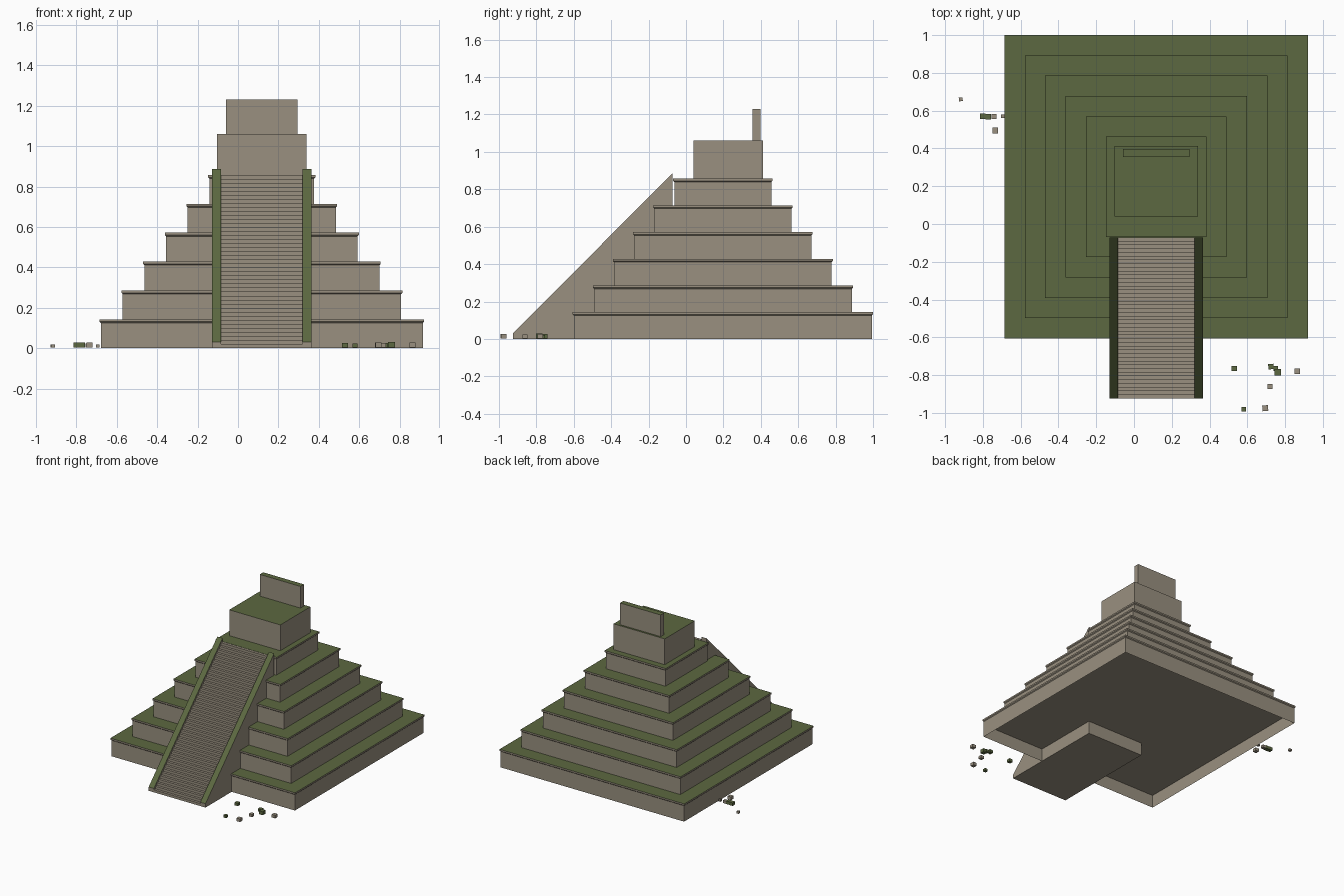
import bpy
import bmesh
from mathutils import Matrix

if "Cube" in bpy.data.objects:
    bpy.data.objects.remove(bpy.data.objects["Cube"], do_unlink=True)


def make_material(name, rgb):
    mat = bpy.data.materials.new(name)
    mat.use_nodes = True
    colour = (*rgb, 1.0)
    mat.diffuse_color = colour
    mat.node_tree.nodes["Principled BSDF"].inputs["Base Color"].default_value = colour
    return mat


STONE = make_material("weathered stone", (0.32, 0.28, 0.215))
MOSS = make_material("moss green", (0.107, 0.14, 0.052))


def finish(name, bm, mossy=True):
    """Store the mesh; upward faces become moss when mossy."""
    bmesh.ops.recalc_face_normals(bm, faces=bm.faces)
    bm.normal_update()
    for face in bm.faces:
        face.material_index = int(mossy and face.normal.z > 0.5)
    mesh = bpy.data.meshes.new(name)
    bm.to_mesh(mesh)
    bm.free()
    mesh.materials.append(STONE)
    mesh.materials.append(MOSS)
    obj = bpy.data.objects.new(name, mesh)
    bpy.context.collection.objects.link(obj)
    return obj


def box(name, x, y, z, mossy=True):
    bm = bmesh.new()
    bmesh.ops.create_cube(bm, size=1)
    for v in bm.verts:
        v.co = [lo + (c + 0.5) * (hi - lo) for c, (lo, hi) in zip(v.co, (x, y, z))]
    return finish(name, bm, mossy)


def tier(name, half, z0, z1, lip):
    """Square terrace with a thin projecting lip under its top edge."""
    bm = bmesh.new()
    rings = []
    for r, z in ((half - lip, z0), (half - lip, z1 - 0.018),
                 (half, z1 - 0.012), (half, z1)):
        rings.append([bm.verts.new((CX + sx * r, CY + sy * r, z))
                      for sx, sy in ((-1, -1), (1, -1), (1, 1), (-1, 1))])
    for low, high in zip(rings, rings[1:]):
        for i in range(4):
            j = (i + 1) % 4
            bm.faces.new((low[i], low[j], high[j], high[i]))
    bm.faces.new(rings[-1])
    return finish(name, bm)


def side_prism(name, profile, x0, x1, mossy):
    """Extrude a (y, z) outline across x."""
    bm = bmesh.new()
    face = bm.faces.new([bm.verts.new((x0, y, z)) for y, z in profile])
    moved = bmesh.ops.extrude_face_region(bm, geom=[face])["geom"]
    bmesh.ops.translate(bm, vec=(x1 - x0, 0, 0),
                        verts=[g for g in moved if isinstance(g, bmesh.types.BMVert)])
    return finish(name, bm, mossy)


# Stepped terraces
CX, CY = 0.118, 0.197
STEP = 0.1429
for n in range(6):
    tier(f"terrace_{n + 1}", 0.803 - 0.1075 * n, STEP * n, STEP * (n + 1), 0.006)

# Underside of the hollow base
box("base_underside", (CX - 0.796, CX + 0.796), (CY - 0.796, CY + 0.796),
    (0.1, 0.11), mossy=False)

# Temple block and roof crest
TOP = STEP * 6
box("temple", (CX - 0.222, CX + 0.222), (0.04, 0.413), (TOP, 1.06))
box("roof_crest", (CX - 0.177, CX + 0.177), (0.355, 0.398), (1.06, 1.23))

# Staircase
FRONT, BACK, COUNT = -0.925, -0.072, 43
run, rise = (BACK - FRONT) / COUNT, TOP / COUNT
outline = [(BACK, 0), (FRONT, 0)]
for n in range(COUNT):
    outline += [(FRONT + run * n, rise * (n + 1)), (FRONT + run * (n + 1), rise * (n + 1))]
side_prism("stairs", outline, CX - 0.202, CX + 0.202, mossy=False)

# Sloping balustrades
slope = [(BACK, 0), (FRONT, 0), (FRONT, 0.03), (BACK, 0.886)]
for label, side in (("left", 1), ("right", -1)):
    side_prism(f"{label}_balustrade", slope, CX + side * 0.202, CX + side * 0.247, True)

# Fallen rubble: x, y, size, turn, material
RUBBLE = [
    (0.53, -0.765, 0.028, 0, MOSS), (0.58, -0.98, 0.024, 0, MOSS),
    (0.725, -0.755, 0.028, 0.1, MOSS), (0.75, -0.765, 0.024, 0, MOSS),
    (0.76, -0.785, 0.034, 0, MOSS), (0.865, -0.78, 0.03, 0, STONE),
    (0.72, -0.86, 0.027, 0, STONE), (0.695, -0.975, 0.03, 0.1, STONE),
    (-0.80, 0.57, 0.03, 0, MOSS), (-0.772, 0.568, 0.03, 0, MOSS),
    (-0.742, 0.57, 0.026, 0, STONE), (-0.735, 0.495, 0.03, 0, STONE),
    (-0.917, 0.66, 0.02, 0.1, STONE), (-0.695, 0.57, 0.018, 0, STONE),
]
for n, (x, y, size, turn, mat) in enumerate(RUBBLE):
    h = size / 2
    rock = box(f"rubble_{n + 1}", (-h, h), (-h, h), (0, size * 0.8), mossy=False)
    rock.data.transform(Matrix.Translation((x, y, 0.003)) @ Matrix.Rotation(turn, 4, "Z"))
    rock.data.materials[0] = mat
